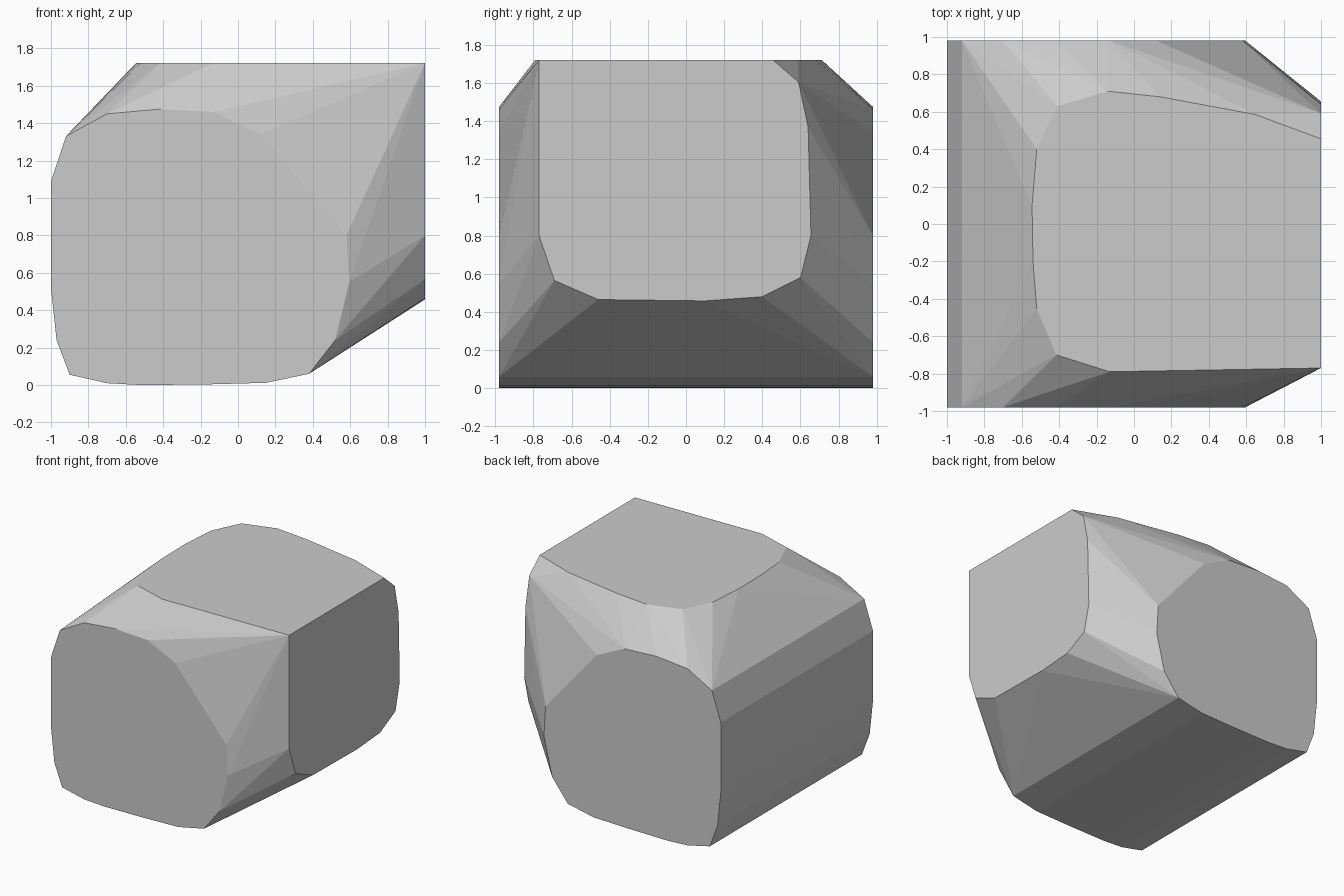
import bpy, bmesh, math

if "Cube" in bpy.data.objects:
    bpy.data.objects.remove(bpy.data.objects["Cube"])

D, R, T = 0.98, 1.0, 1.722   # half depth, right face x, top face z

# Rounded profile shared by front and back faces (x, z)
side = [(-1, 1.09), (-0.92, 1.33), (-0.70, 1.45), (-0.42, 1.475), (-0.13, 1.46),
        (0.12, 1.34), (0.39, 1.025), (0.58, 0.80), (0.595, 0.55), (0.52, 0.24),
        (0.38, 0.06), (0.15, 0.012), (-0.18, 0.003), (-0.52, 0), (-0.70, 0.01),
        (-0.90, 0.055), (-0.97, 0.24), (-1, 0.52)]
# Right face (y, z)
right = [(-0.77, T), (-0.77, 0.80), (-0.69, 0.565), (-0.46, 0.465), (0.10, 0.458),
         (0.40, 0.48), (0.60, 0.58), (0.655, 0.80), (0.64, 1.37), (0.59, 1.605), (0.455, T)]
# Top face (x, y)
top = [(-0.13, -0.79), (-0.415, -0.70), (-0.52, -0.455), (-0.54, -0.20), (-0.545, 0.10),
       (-0.52, 0.40), (-0.41, 0.63), (-0.14, 0.71), (0.14, 0.68), (0.65, 0.585)]

points = [(x, y, z) for y in (-D, D) for x, z in side]
points += [(R, y, z) for y, z in right]
points += [(x, y, T) for x, y in top]

# Skin the four flat outlines into one faceted solid
bm = bmesh.new()
for p in points:
    bm.verts.new(p)
hull = bmesh.ops.convex_hull(bm, input=bm.verts[:])
loose = [v for v in bm.verts if not v.link_faces]
bmesh.ops.delete(bm, geom=loose, context='VERTS')
# Merge triangles of the flat faces
bmesh.ops.dissolve_limit(bm, angle_limit=math.radians(0.5), verts=bm.verts[:], edges=bm.edges[:])
bmesh.ops.recalc_face_normals(bm, faces=bm.faces[:])

mesh = bpy.data.meshes.new("faceted_block")
bm.to_mesh(mesh)
bm.free()
block = bpy.data.objects.new("faceted_block", mesh)
bpy.context.collection.objects.link(block)
